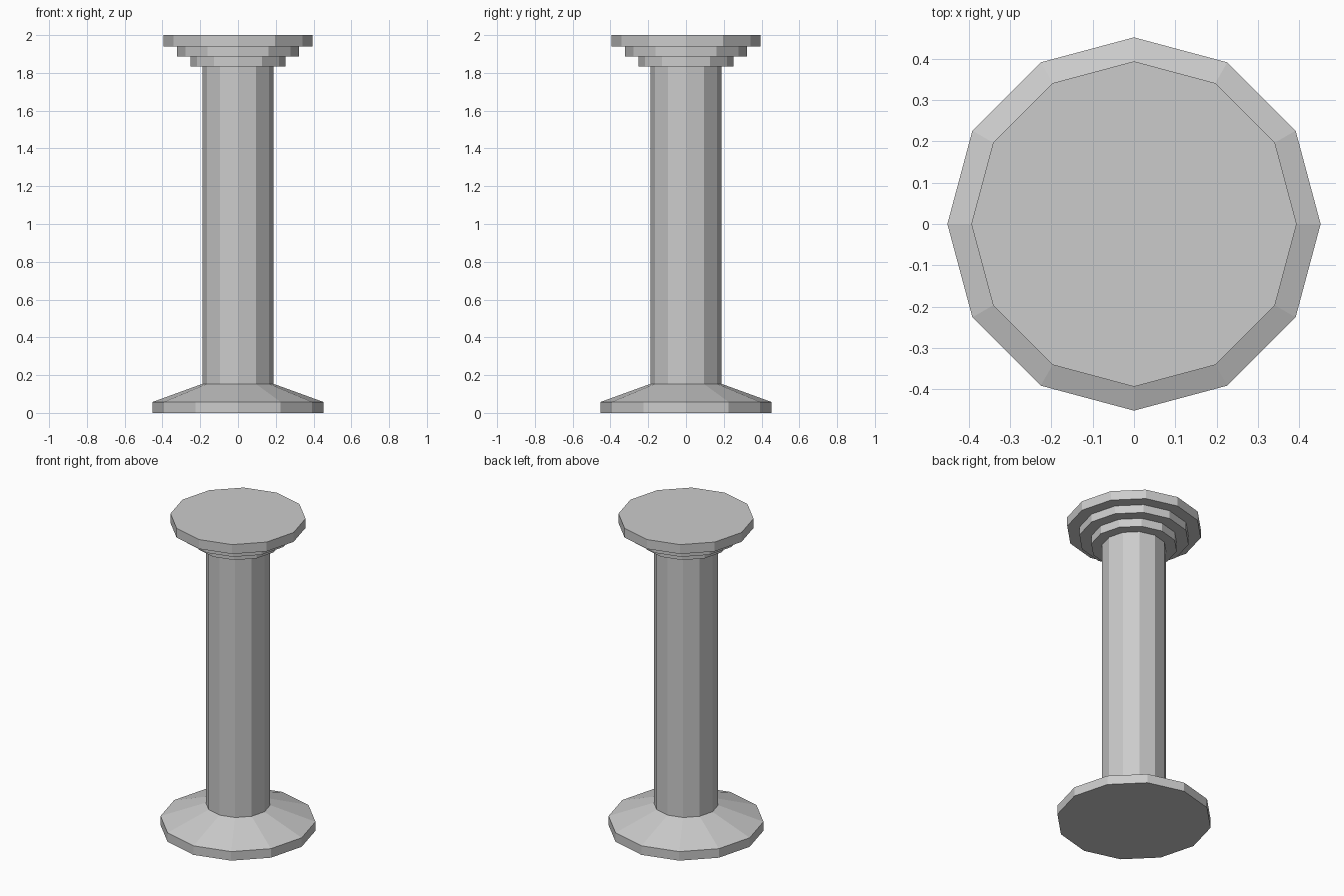
import bpy, bmesh
from math import cos, sin, tau

if "Cube" in bpy.data.objects:
    bpy.data.objects.remove(bpy.data.objects["Cube"])

SIDES = 12


def lathe(name, profile):
    """Closed faceted solid turned from (radius, height) points."""
    bm = bmesh.new()
    rings = [[bm.verts.new((r * cos(tau * i / SIDES), r * sin(tau * i / SIDES), z))
              for i in range(SIDES)] for r, z in profile]
    for low, high in zip(rings, rings[1:]):
        for i in range(SIDES):
            j = (i + 1) % SIDES
            bm.faces.new((low[i], low[j], high[j], high[i]))
    bm.faces.new(rings[0][::-1])
    bm.faces.new(rings[-1])
    mesh = bpy.data.meshes.new(name)
    bm.to_mesh(mesh)
    bm.free()
    obj = bpy.data.objects.new(name, mesh)
    bpy.context.collection.objects.link(obj)
    return obj


# Base: flat plinth with a sloped shoulder
lathe("base", [(0.452, 0), (0.452, 0.058), (0.188, 0.154)])

# Straight shaft
lathe("shaft", [(0.188, 0.154), (0.188, 1.835)])

# Stepped capital, widening upwards
steps = [(0.252, 1.835, 1.888), (0.322, 1.888, 1.94), (0.394, 1.94, 2.0)]
for n, (r, z0, z1) in enumerate(steps, 1):
    lathe(f"capital_step_{n}", [(r, z0), (r, z1)])
